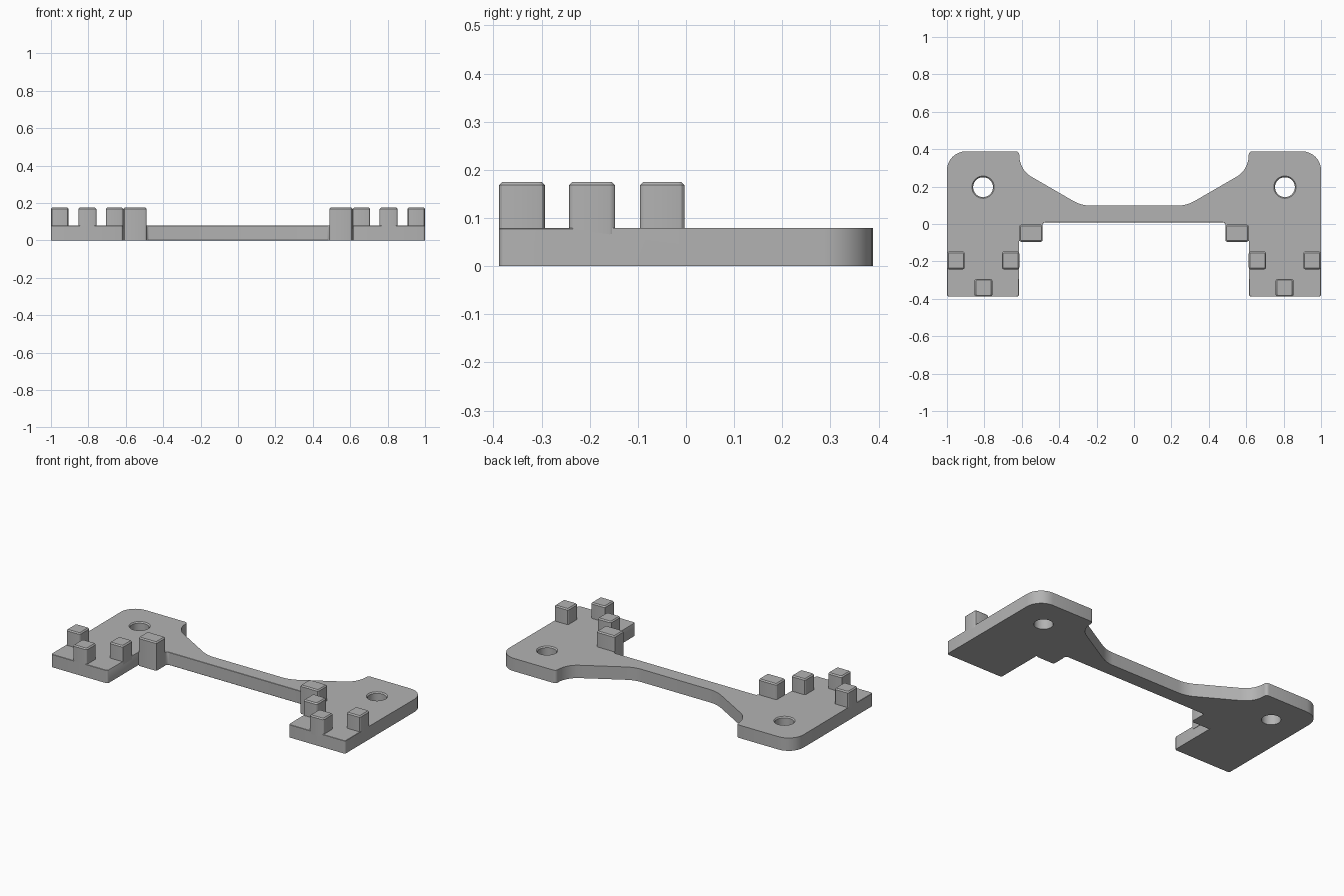
import bpy, bmesh, math
from mathutils import Vector

if "Cube" in bpy.data.objects:
    bpy.data.objects.remove(bpy.data.objects["Cube"], do_unlink=True)

THICK, TOP = 0.079, 0.175

grey = bpy.data.materials.new("plain grey")
grey.use_nodes = True
colour = (0.45, 0.45, 0.45, 1)
grey.diffuse_color = colour
grey.node_tree.nodes["Principled BSDF"].inputs["Base Color"].default_value = colour


def make_object(name, bm):
    bmesh.ops.recalc_face_normals(bm, faces=bm.faces)
    mesh = bpy.data.meshes.new(name)
    bm.to_mesh(mesh)
    bm.free()
    mesh.materials.append(grey)
    obj = bpy.data.objects.new(name, mesh)
    bpy.context.collection.objects.link(obj)
    return obj


def smooth(obj):
    bpy.ops.object.select_all(action='DESELECT')
    obj.select_set(True)
    bpy.context.view_layer.objects.active = obj
    bpy.ops.object.shade_smooth_by_angle(angle=math.radians(30))


def fillet(prev, corner, nxt, length, steps):
    """Round a corner, starting and ending a given length from it."""
    if not length:
        return [corner]
    a = corner + (prev - corner).normalized() * length
    b = corner + (nxt - corner).normalized() * length
    # weighted curve that is a true arc for any corner angle
    w = math.sin((prev - corner).angle(nxt - corner) / 2)
    out = []
    for i in range(steps + 1):
        t = i / steps
        ka, kc, kb = (1 - t) ** 2, 2 * w * t * (1 - t), t * t
        out.append((a * ka + corner * kc + b * kb) / (ka + kc + kb))
    return out


# Half outline of the plate: x, y, corner rounding length
corners = [
    (0, 0.098, 0), (0.281, 0.098, 0.05), (0.613, 0.29, 0.075), (0.613, 0.388, 0.018),
    (1, 0.388, 0.1), (1, -0.235, 0), (1, -0.388, 0.012), (0.615, -0.388, 0.012),
    (0.615, -0.09, 0), (0.49, -0.09, 0), (0.49, 0.008, 0.015), (0, 0.008, 0),
]
pts = [Vector(c[:2]) for c in corners]
half = []
for i, c in enumerate(corners):
    half += fillet(pts[i - 1], pts[i], pts[(i + 1) % len(pts)], c[2], 8 if c[2] > 0.02 else 4)
outline = half + [Vector((-p.x, p.y)) for p in reversed(half[1:-1])]

# Plate, with thin chamfers round the front pads and along the bar
bm = bmesh.new()
face = bm.faces.new([bm.verts.new((p.x, p.y, 0)) for p in outline])
ext = bmesh.ops.extrude_face_region(bm, geom=[face])
bmesh.ops.translate(bm, vec=(0, 0, THICK),
                    verts=[v for v in ext["geom"] if isinstance(v, bmesh.types.BMVert)])


def chamfered(e):
    a, b = (v.co for v in e.verts)
    if abs(a.z - b.z) > 0.01:
        return False
    bar = max(abs(a.x), abs(b.x)) < 0.488 and max(a.y, b.y) < 0.05
    pad = a.z > 0.01 and max(a.y, b.y) < -0.08 and min(a.y, b.y) < -0.2
    return bar or pad


bmesh.ops.bevel(bm, geom=[e for e in bm.edges if chamfered(e)], offset=0.007,
                offset_type='OFFSET', segments=1, affect='EDGES', clamp_overlap=True)
plate = make_object("bracket_plate", bm)

# Screw holes, slightly countersunk at the top
for side in (-1, 1):
    bm = bmesh.new()
    bmesh.ops.create_cone(bm, cap_ends=True, segments=40, radius1=0.053, radius2=0.053, depth=0.2)
    bmesh.ops.translate(bm, vec=(side * 0.807, 0.197, THICK - 0.107), verts=bm.verts)
    bm.faces.ensure_lookup_table()
    cap = max(bm.faces, key=lambda f: f.calc_center_median().z)
    rim = bmesh.ops.extrude_face_region(bm, geom=[cap])
    bm.faces.remove(cap) if cap.is_valid else None
    for v in rim["geom"]:
        if isinstance(v, bmesh.types.BMVert):
            centre = Vector((side * 0.807, 0.197, v.co.z))
            v.co = centre + (v.co - centre) * 1.25 + Vector((0, 0, 0.014))
    cutter = make_object("hole_cutter", bm)
    cutter.hide_render = True
    mod = plate.modifiers.new("hole", 'BOOLEAN')
    mod.operation, mod.solver, mod.object = 'DIFFERENCE', 'EXACT', cutter
    bpy.context.view_layer.objects.active = plate
    bpy.ops.object.modifier_apply(modifier=mod.name)
    bpy.data.objects.remove(cutter, do_unlink=True)
smooth(plate)


def post(name, x0, x1, y0, y1, z0):
    """Upright peg with rounded corners and a chamfered top."""
    bm = bmesh.new()
    bmesh.ops.create_cube(bm, size=1)
    for v in bm.verts:
        v.co = ((x0, x1)[v.co.x > 0], (y0, y1)[v.co.y > 0], (z0, TOP)[v.co.z > 0])
    upright = [e for e in bm.edges if abs(e.verts[0].co.z - e.verts[1].co.z) > 0.01]
    bmesh.ops.bevel(bm, geom=upright, offset=0.012, segments=3, profile=0.5, affect='EDGES')
    rim = [e for e in bm.edges if all(v.co.z > TOP - 0.001 for v in e.verts)]
    bmesh.ops.bevel(bm, geom=rim, offset=0.007, segments=1, affect='EDGES')
    smooth(make_object(name, bm))


# Four posts on each side
for side, label in ((-1, "right"), (1, "left")):
    for part, x0, x1, y0, y1, z0 in (
        ("front_post", 0.757, 0.853, -0.388, -0.293, 0.06),
        ("outer_post", 0.905, 1.0, -0.243, -0.147, 0.06),
        ("inner_post", 0.613, 0.707, -0.243, -0.147, 0.06),
        ("corner_post", 0.488, 0.613, -0.096, -0.003, 0),
    ):
        xs = sorted((side * x0, side * x1))
        post(f"{label}_{part}", *xs, y0, y1, z0)
